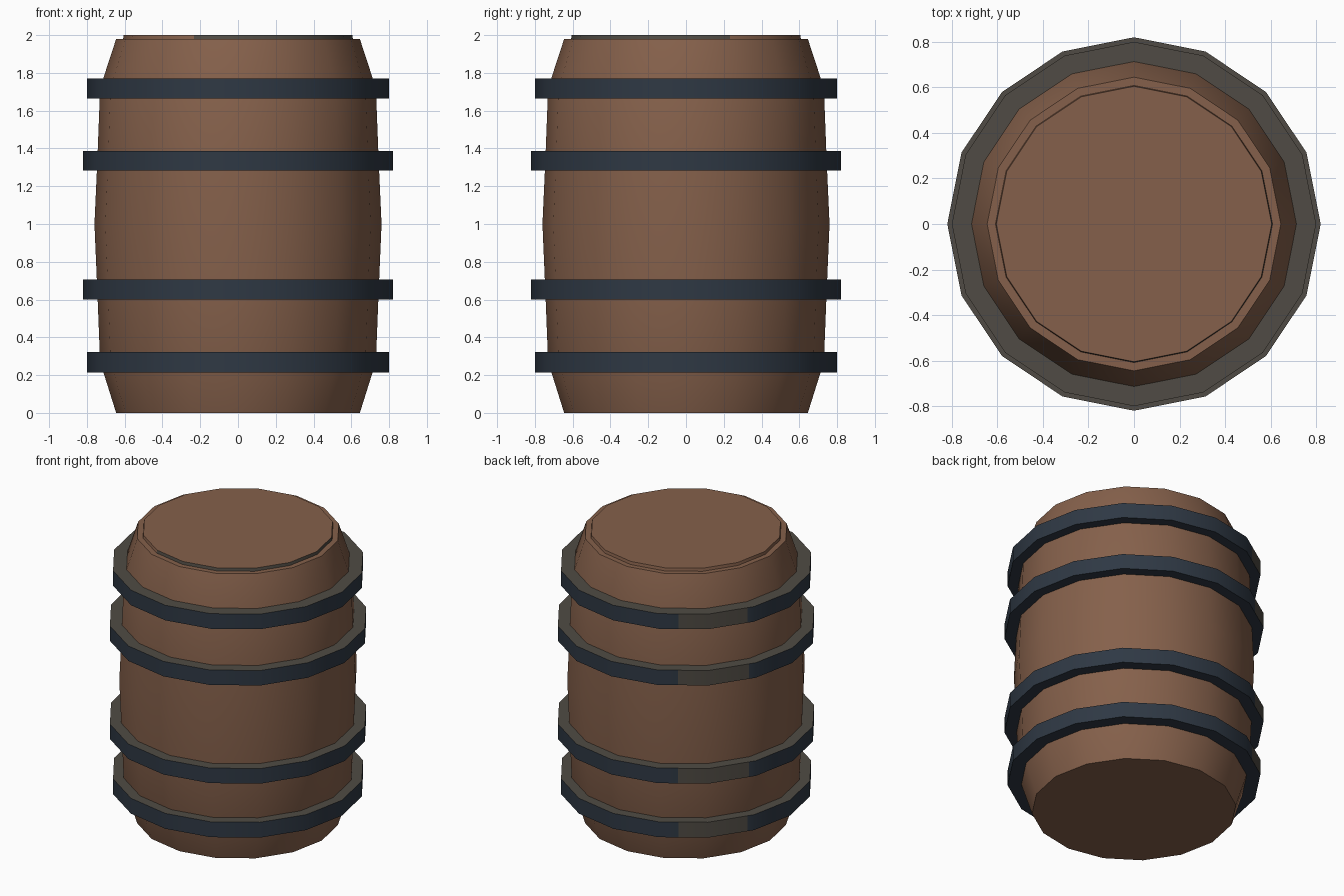
import bpy, bmesh
from math import cos, sin, pi
from mathutils import Vector

SIDES = 16

cube = bpy.data.objects.get("Cube")
if cube:
    bpy.data.objects.remove(cube, do_unlink=True)


def material(name, colour):
    mat = bpy.data.materials.new(name)
    mat.use_nodes = True
    mat.diffuse_color = (*colour, 1)
    mat.node_tree.nodes["Principled BSDF"].inputs["Base Color"].default_value = (*colour, 1)
    return mat


wood = material("brown wood", (0.235, 0.118, 0.070))
iron = material("dark blue iron", (0.028, 0.040, 0.058))
worn = material("worn grey", (0.080, 0.071, 0.058))


def lathe(name, profile, mats, rule=None, extras=(), hollow=False):
    """Turn a (radius, z) profile; extras are side positions of added cuts."""
    steps = sorted([*range(SIDES), *extras])
    bm = bmesh.new()
    rings = []
    for radius, z in profile:
        ring = []
        for s in steps:
            a, b = (Vector((radius * cos(2 * pi * k / SIDES),
                            radius * sin(2 * pi * k / SIDES), z))
                    for k in (int(s), int(s) + 1))
            ring.append(bm.verts.new(a.lerp(b, s - int(s))))
        rings.append(ring)
    pairs = list(zip(rings, rings[1:]))
    if hollow:
        pairs.append((rings[-1], rings[0]))
    else:
        bm.faces.new(rings[0])
        bm.faces.new(rings[-1])
    n = len(steps)
    for low, high in pairs:
        for i in range(n):
            j = (i + 1) % n
            bm.faces.new((low[i], low[j], high[j], high[i]))
    bmesh.ops.recalc_face_normals(bm, faces=bm.faces)
    bm.normal_update()
    if rule:
        for f in bm.faces:
            f.material_index = rule(f)
    mesh = bpy.data.meshes.new(name)
    bm.to_mesh(mesh)
    bm.free()
    for m in mats:
        mesh.materials.append(m)
    obj = bpy.data.objects.new(name, mesh)
    bpy.context.collection.objects.link(obj)
    bpy.ops.object.select_all(action="DESELECT")
    obj.select_set(True)
    bpy.context.view_layer.objects.active = obj
    bpy.ops.object.shade_smooth_by_angle(angle=pi / 6)
    return obj


# Staved body, bulging at the middle
lathe("barrel_body",
      [(0.645, 0), (0.73, 0.27), (0.745, 0.65), (0.76, 1),
       (0.745, 1.33), (0.73, 1.72), (0.645, 1.98)], [wood])


# Lid, with a grey edge away from the back corner
def lid_rule(face):
    c = face.calc_center_median()
    towards_corner = Vector((c.x, c.y)).dot(Vector((-1, 1)).normalized())
    return int(abs(face.normal.z) < 0.5 and towards_corner < -0.15)


lathe("lid", [(0.61, 1.97), (0.605, 2)], [wood, worn], lid_rule)

# Hoops: grey upper edges and a worn patch on the back corner
PATCH = (5.4, 6.85)
patch_mid = sum(PATCH) / 2 * 2 * pi / SIDES
patch_half = (PATCH[1] - PATCH[0]) / 2 * 2 * pi / SIDES


def hoop_rule(face):
    c = face.calc_center_median()
    in_patch = Vector((c.x, c.y)).normalized().dot(
        Vector((cos(patch_mid), sin(patch_mid)))) > cos(patch_half)
    return int(face.normal.z > 0.5 or (in_patch and abs(face.normal.z) < 0.5))


for name, radius, low, high in (("bottom_hoop", 0.8, 0.215, 0.322),
                                ("lower_hoop", 0.82, 0.6, 0.705),
                                ("upper_hoop", 0.82, 1.283, 1.387),
                                ("top_hoop", 0.8, 1.665, 1.77)):
    lathe(name, [(0.7, low), (radius, low), (radius, high), (0.7, high)],
          [iron, worn], hoop_rule, PATCH, hollow=True)
